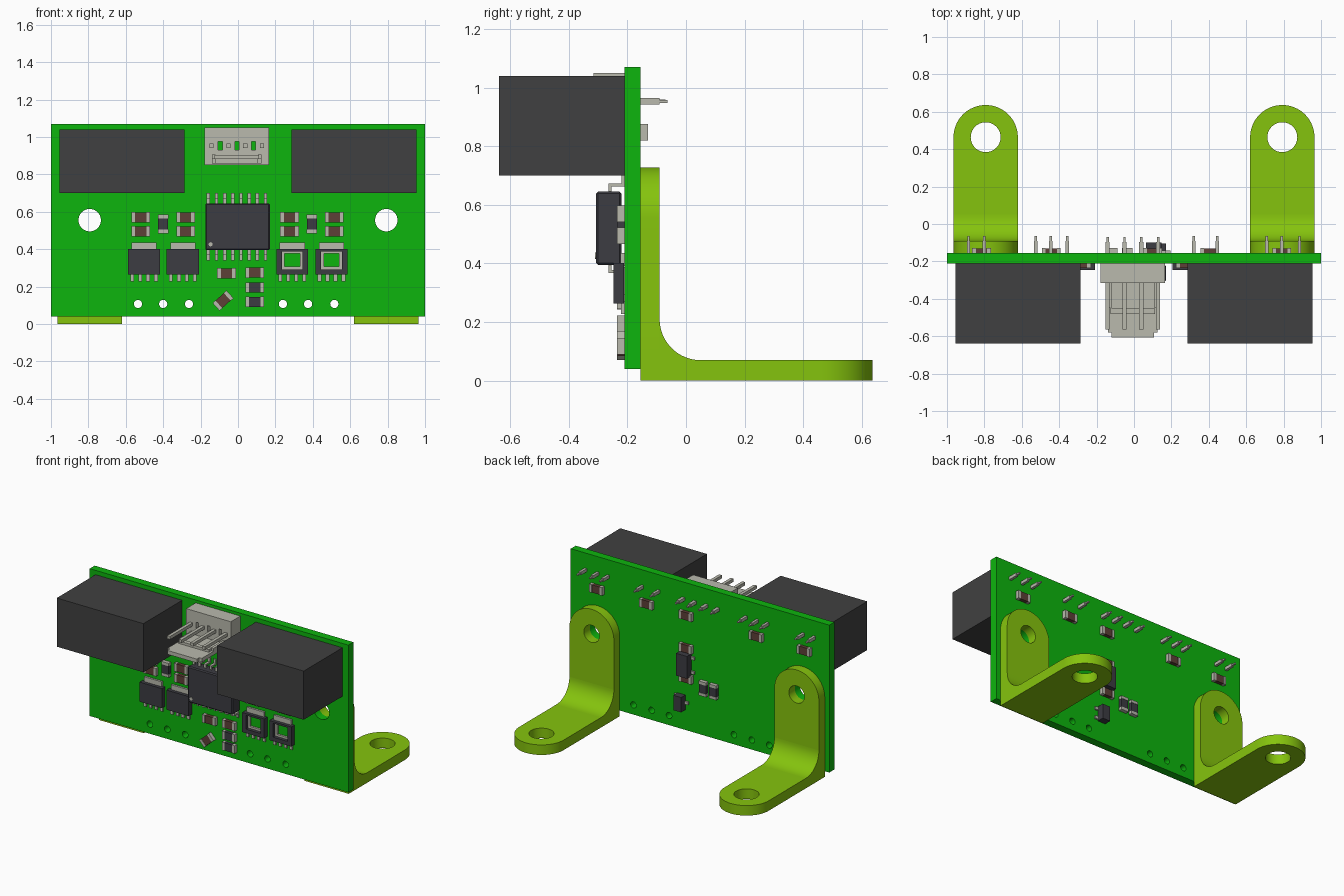
import bpy, bmesh, math
from mathutils import Vector, Matrix

if "Cube" in bpy.data.objects:
    bpy.data.objects.remove(bpy.data.objects["Cube"])


def material(name, rgb):
    m = bpy.data.materials.new(name)
    m.use_nodes = True
    m.diffuse_color = (*rgb, 1)
    m.node_tree.nodes["Principled BSDF"].inputs["Base Color"].default_value = (*rgb, 1)
    return m


GREEN = material("board green", (0.004, 0.46, 0.004))
LIME = material("bracket lime", (0.235, 0.55, 0.004))
BLACK = material("dark plastic", (0.051, 0.051, 0.052))
CHIP = material("chip black", (0.045, 0.045, 0.055))
METAL = material("light grey", (0.49, 0.49, 0.42))
BROWN = material("ceramic brown", (0.11, 0.05, 0.038))

FRONT, BACK = -0.21, -0.155


def add(name, mesh, loc=(0, 0, 0), rot=(0, 0, 0)):
    ob = bpy.data.objects.new(name, mesh)
    ob.location, ob.rotation_euler = loc, rot
    bpy.context.collection.objects.link(ob)
    return ob


def boxes(name, *items):
    """Mesh from boxes given as (material, x0, x1, depth0, depth1, z0, z1); depth points to -y."""
    bm, me = bmesh.new(), bpy.data.meshes.new(name)
    mats = []
    for mat, x0, x1, d0, d1, z0, z1 in items:
        if mat not in mats:
            mats.append(mat)
            me.materials.append(mat)
        mtx = Matrix.LocRotScale(Vector(((x0 + x1) / 2, -(d0 + d1) / 2, (z0 + z1) / 2)), None,
                                 Vector((x1 - x0, d1 - d0, z1 - z0)))
        vs = bmesh.ops.create_cube(bm, size=1, matrix=mtx)["verts"]
        for f in {f for v in vs for f in v.link_faces}:
            f.material_index = mats.index(mat)
    bm.to_mesh(me)
    bm.free()
    return me


def circle(x, y, r, n=40, a0=0.0, a1=2 * math.pi, closed=True):
    steps = n if closed else n - 1
    return [(x + r * math.cos(a0 + (a1 - a0) * i / steps),
             y + r * math.sin(a0 + (a1 - a0) * i / steps)) for i in range(n)]


def plate(name, mat, loops, thickness, matrix):
    """Flat outline with holes, extruded along local z and moved by matrix."""
    bm, me = bmesh.new(), bpy.data.meshes.new(name)
    edges = []
    for loop in loops:
        vs = [bm.verts.new((x, y, 0)) for x, y in loop]
        edges += [bm.edges.new((vs[i - 1], vs[i])) for i in range(len(vs))]
    bmesh.ops.triangle_fill(bm, use_beauty=True, edges=edges, normal=(0, 0, 1))
    ext = bmesh.ops.extrude_face_region(bm, geom=bm.faces[:])["geom"]
    bmesh.ops.translate(bm, vec=(0, 0, thickness),
                        verts=[g for g in ext if isinstance(g, bmesh.types.BMVert)])
    bmesh.ops.transform(bm, matrix=matrix, verts=bm.verts[:])
    bmesh.ops.recalc_face_normals(bm, faces=bm.faces[:])
    bm.to_mesh(me)
    bm.free()
    me.materials.append(mat)
    ob = add(name, me)
    bpy.ops.object.select_all(action="DESELECT")
    ob.select_set(True)
    bpy.context.view_layer.objects.active = ob
    bpy.ops.object.shade_smooth_by_angle(angle=math.radians(30))
    return ob


def rect(x0, x1, y0, y1):
    return [(x0, y0), (x1, y0), (x1, y1), (x0, y1)]


def upright(y):
    # local y becomes world z, extrusion runs towards -y
    return Matrix.Translation((0, y, 0)) @ Matrix.Rotation(math.pi / 2, 4, "X")


# Circuit board with mounting holes and wire holes
holes = [circle(s * 0.793, 0.555, 0.06) for s in (-1, 1)]
holes += [circle(x, 0.107, 0.022, 20) for x in (-0.535, -0.40, -0.262, 0.24, 0.375, 0.515)]
plate("circuit_board", GREEN, [rect(-1, 1, 0.04, 1.07)] + holes, 0.055, upright(BACK))

# Angle brackets: upright tab, foot tab and inner fillet
for side, cx in (("right", -0.793), ("left", 0.793)):
    def tab(base, tip):
        return [(cx - 0.172, base), (cx + 0.172, base)] + circle(cx, tip, 0.172, 33, 0, math.pi, False)
    plate(f"{side}_bracket_upright", LIME, [tab(0, 0.555), circle(cx, 0.555, 0.06)], 0.065, upright(-0.09))
    plate(f"{side}_bracket_foot", LIME, [tab(-0.09, 0.464), circle(cx, 0.464, 0.08)], 0.07, Matrix())
    fillet = [(-0.09, 0.07)] + circle(0.05, 0.21, 0.14, 17, 1.5 * math.pi, math.pi, False)
    axes = Matrix(((0, 0, 1, cx - 0.172), (1, 0, 0, 0), (0, 1, 0, 0), (0, 0, 0, 1)))
    plate(f"{side}_bracket_fillet", LIME, [fillet], 0.344, axes)

# Relays
relay = boxes("relay", (BLACK, -0.335, 0.335, 0, 0.428, -0.17, 0.17))
for side, x in (("right", -0.62), ("left", 0.62)):
    add(f"{side}_relay", relay, (x, FRONT, 0.87))

# Connector: slotted wall, tongue with ridge and side ribs, through pins
slots = [rect(x - 0.011, x + 0.011, 0.93, 0.975) for x in (-0.095, -0.006, 0.083)]
plate("connector_wall", METAL, [rect(-0.18, 0.165, 0.85, 1.05)] + slots, 0.105, upright(FRONT))
add("connector_tongue", boxes("connector_tongue",
    (METAL, -0.14, 0.126, 0.10, 0.37, 0.858, 0.885),
    (METAL, -0.12, 0.106, 0.37, 0.397, 0.858, 0.885),
    (METAL, -0.125, 0.111, 0.24, 0.27, 0.885, 0.903),
    (METAL, -0.14, -0.12, 0.10, 0.24, 0.885, 0.905),
    (METAL, 0.106, 0.126, 0.10, 0.24, 0.885, 0.905)), (0, FRONT, 0))
pin = boxes("connector_pin", (METAL, -0.011, 0.011, -0.115, 0.355, -0.011, 0.011),
            (METAL, -0.006, 0.006, -0.14, -0.115, -0.006, 0.006))
for i in range(4):
    add(f"connector_pin_{i + 1}", pin, (-0.141 + 0.09 * i, FRONT, 0.953))

# Relay pins poking through the back
relay_pin = boxes("relay_pin", (METAL, -0.009, 0.009, 0, 0.065, -0.011, 0.011),
                  (METAL, -0.006, 0.006, 0.065, 0.092, -0.005, 0.005))
for i, x in enumerate((-0.885, -0.80, -0.525, -0.445, -0.357, 0.32, 0.445, 0.71, 0.79, 0.885)):
    add(f"relay_pin_{i + 1}", relay_pin, (x, BACK, 0.953), (0, 0, math.pi))


# Small two-ended components
def two_ended(name, mat):
    return boxes(name, (mat, -0.03, 0.03, 0, 0.024, -0.027, 0.027),
                 (METAL, -0.05, -0.03, 0, 0.026, -0.028, 0.028),
                 (METAL, 0.03, 0.05, 0, 0.026, -0.028, 0.028))


capacitor, resistor = two_ended("capacitor", BROWN), two_ended("resistor", CHIP)
Q = math.pi / 2
front_caps = [(x, z, 0) for x in (-0.52, -0.28, 0.275, 0.515) for z in (0.57, 0.495)]
front_caps += [(-0.062, 0.27, 0), (0.09, 0.275, 0), (-0.08, 0.125, -math.radians(42))]
front_res = [(-0.40, 0.535, Q), (0.395, 0.535, Q), (0.09, 0.195, 0), (0.09, 0.118, 0)]
back_caps = [(x, 0.848, 0) for x in (-0.815, -0.443, 0.10, 0.405, 0.79)]
back_caps += [(0.10, 0.62, 0), (0.10, 0.41, 0)]
back_res = [(-0.035, 0.375, Q), (-0.115, 0.375, Q)]
for name, mesh, spots, y, turn in (("front_capacitor", capacitor, front_caps, FRONT, 0),
                                   ("front_resistor", resistor, front_res, FRONT, 0),
                                   ("back_capacitor", capacitor, back_caps, BACK, math.pi),
                                   ("back_resistor", resistor, back_res, BACK, math.pi)):
    for i, (x, z, a) in enumerate(spots):
        add(f"{name}_{i + 1}", mesh, (x, y, z), (0, a, turn))

# Main chip with bent leads and a marker dot
body = add("main_chip", boxes("main_chip", (CHIP, -0.173, 0.173, 0.01, 0.097, -0.125, 0.125)), (-0.002, FRONT, 0.52))
bevel = body.modifiers.new("edge", "BEVEL")
bevel.width, bevel.segments = 0.007, 1
leads = []
for i in range(8):
    x = -0.157 + 0.0437 * i
    for s in (-1, 1):
        for d0, d1, a, b in ((0.044, 0.054, 0.12, 0.15), (0, 0.054, 0.142, 0.152), (0, 0.01, 0.15, 0.18)):
            leads.append((METAL, x - 0.009, x + 0.009, d0, d1, *sorted((s * a, s * b))))
add("main_chip_leads", boxes("main_chip_leads", *leads), (-0.002, FRONT, 0.52))
plate("main_chip_dot", METAL, [circle(-0.146, 0.426, 0.011, 16)], 0.004, upright(FRONT - 0.096))

# Power transistors: solid on the right side, open frames on the left side
feet = [(METAL, x - 0.01, x + 0.01, 0, 0.012, -0.105, -0.06) for x in (-0.064, -0.021, 0.021, 0.064)]
top_tab = (METAL, -0.067, 0.067, 0, 0.014, 0.06, 0.103)
solid = boxes("power_transistor", (CHIP, -0.086, 0.086, 0.002, 0.037, -0.068, 0.069), top_tab, *feet)
frame = boxes("open_transistor", top_tab, *feet,
              (CHIP, -0.085, -0.056, 0.002, 0.037, -0.068, 0.069),
              (CHIP, 0.056, 0.085, 0.002, 0.037, -0.068, 0.069),
              (CHIP, -0.056, 0.056, 0.002, 0.037, -0.068, -0.04),
              (CHIP, -0.056, 0.056, 0.002, 0.037, 0.056, 0.069),
              (METAL, -0.056, -0.041, 0, 0.014, -0.04, 0.056),
              (METAL, 0.041, 0.056, 0, 0.014, -0.04, 0.056),
              (METAL, -0.041, 0.041, 0, 0.014, -0.04, -0.026),
              (METAL, -0.041, 0.041, 0, 0.014, 0.046, 0.056))
for i, (x, mesh) in enumerate(((-0.502, solid), (-0.295, solid), (0.29, frame), (0.50, frame))):
    add(f"power_transistor_{i + 1}", mesh, (x, FRONT, 0.332))


# Small chips on the back
def small_chip(name, w, h, d, left, right):
    legs = [(METAL, *sorted((s * w, s * (w + 0.024))), 0, 0.012, z - 0.01, z + 0.01)
            for s, zs in ((-1, left), (1, right)) for z in zs]
    return boxes(name, (CHIP, -w, w, 0.004, d, -h, h), *legs)


regulator = small_chip("regulator", 0.042, 0.078, 0.055, (-0.05, 0, 0.05), (-0.05, 0.05))
add("back_regulator", regulator, (0.105, BACK, 0.51), (0, 0, math.pi))
small = small_chip("small_transistor", 0.03, 0.052, 0.052, (-0.033, 0.033), (0,))
add("back_transistor", small, (0.14, BACK, 0.235), (0, 0, math.pi))
